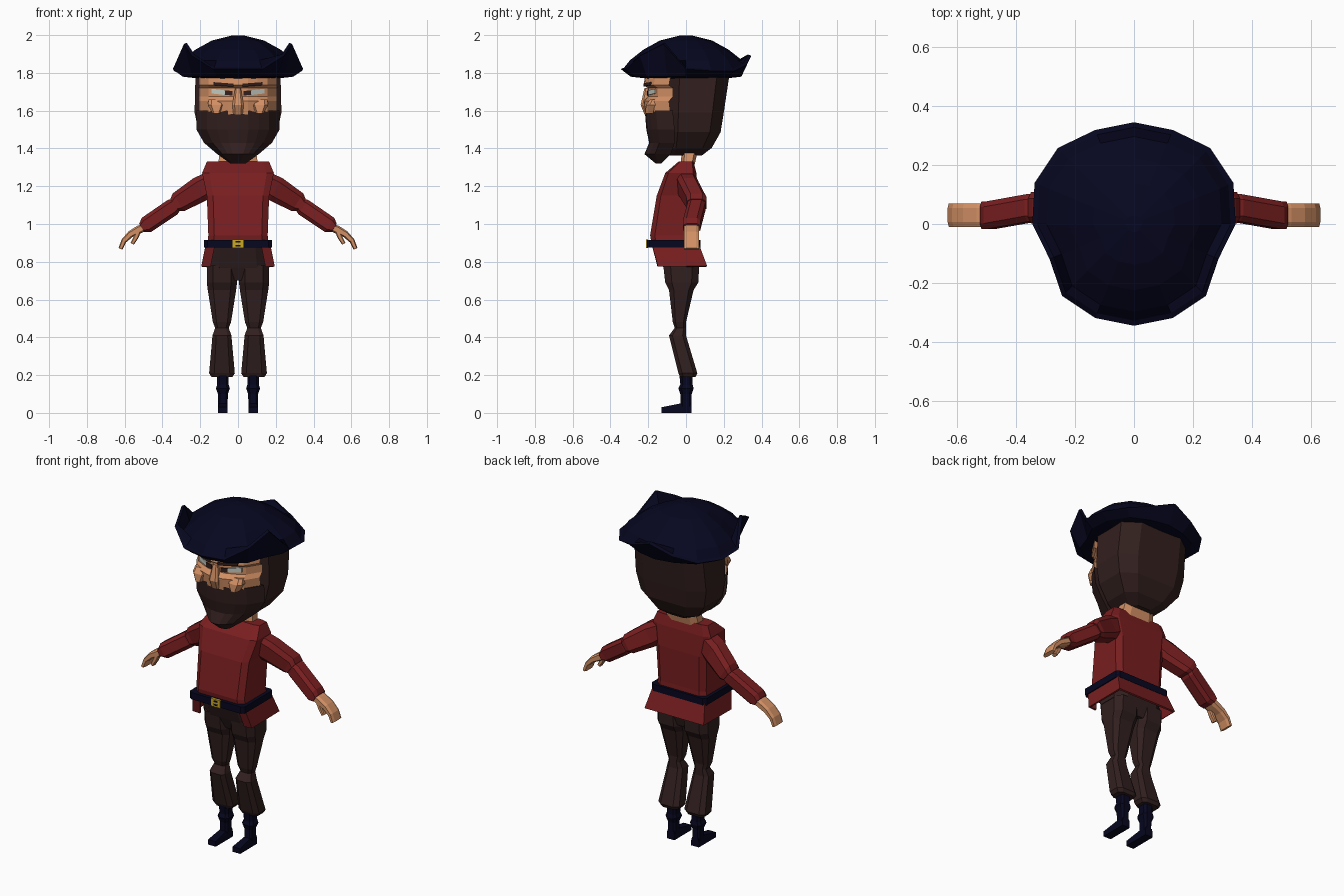
import bpy
import bmesh
from math import cos, pi, sin
from mathutils import Vector

cube = bpy.data.objects.get("Cube")
if cube:
    bpy.data.objects.remove(cube, do_unlink=True)


def material(name, *rgb):
    mat = bpy.data.materials.new(name)
    mat.use_nodes = True
    mat.diffuse_color = (*rgb, 1)
    shader = mat.node_tree.nodes["Principled BSDF"]
    shader.inputs["Base Color"].default_value = (*rgb, 1)
    shader.inputs["Roughness"].default_value = .9
    return mat


skin = material("skin", .65, .28, .13)
red_cloth = material("red_cloth", .19, .013, .014)
dark_hair = material("dark_brown_hair", .032, .014, .013)
brown_cloth = material("brown_cloth", .032, .014, .014)
navy = material("navy_leather", .002, .002, .014)
gold = material("gold", .6, .4, .015)
eye_white = material("eye_white", .55, .6, .54)


def loft(name, rings, mat, solid=True):
    """Skin equal-length point rings; a solid loft is closed and capped."""
    bm = bmesh.new()
    rows = [[bm.verts.new(point) for point in ring] for ring in rings]
    count = len(rows[0])
    for lower, upper in zip(rows, rows[1:]):
        for i in range(count if solid else count - 1):
            j = (i + 1) % count
            bm.faces.new((lower[i], lower[j], upper[j], upper[i]))
    if solid:
        bm.faces.new(rows[0])
        bm.faces.new(rows[-1])
    bmesh.ops.recalc_face_normals(bm, faces=bm.faces)
    mesh = bpy.data.meshes.new(name)
    bm.to_mesh(mesh)
    bm.free()
    mesh.materials.append(mat)
    obj = bpy.data.objects.new(name, mesh)
    bpy.context.scene.collection.objects.link(obj)
    return obj


def cut_rectangle(left, right, front, back, cut):
    """Rectangle outline with cut corners."""
    dx, dy = (right - left) * cut, (back - front) * cut
    return [(left + dx, front), (right - dx, front), (right, front + dy), (right, back - dy),
            (right - dx, back), (left + dx, back), (left, back - dy), (left, front + dy)]


def stack(name, mat, sections, centre=0, cut=.2):
    """Loft level sections given as height, half width, front, back."""
    rings = []
    for z, half, front, back in sections:
        outline = cut_rectangle(centre - half, centre + half, front, back, cut)
        rings.append([(x, y, z) for x, y in outline])
    return loft(name, rings, mat)


def box(name, mat, bottom, top, half, front, back):
    return stack(name, mat, [(z, half, front, back) for z in (bottom, top)], cut=.05)


def limb(name, mat, side, width, stations):
    """Loft along an arm; stations give x, y, z and half thickness."""
    centres = [Vector(station[:3]) for station in stations]
    rings = []
    for i, centre in enumerate(centres):
        along = centres[min(i + 1, len(centres) - 1)] - centres[max(i - 1, 0)]
        up = Vector((-along.z, 0, along.x)).normalized()
        thick = stations[i][-1]
        ring = []
        for u, v in cut_rectangle(-thick, thick, -width, width, .2):
            corner = centre + up * u + Vector((0, v, 0))
            ring.append((side * corner.x, corner.y, corner.z))
        rings.append(ring)
    return loft(name, rings, mat)


# Rounded head plan: distance back from the front, by fraction of half width
def plan_depth(u):
    return max(.13 * u, .75 * u - .19, 2.4 * u - 1.4)


def face_ring(z, half, front, back):
    steps = [u / 4 for u in range(-4, 5)]
    return [(half * u, front + (back - front) * plan_depth(abs(u)), z) for u in steps]


# Hat: round brim turned up at the back and at both front corners
def brim_point(i):
    angle = i * pi / 8
    upturn = max(0, cos(3 * angle - 3 * pi / 2))
    behind = sin(angle) > .1
    pinched = upturn > .9 and not behind
    radius = .31 if pinched else .365 if behind and upturn < .1 else .345
    height = 1.82 + (.08 if behind else .1) * upturn + (.04 if pinched else 0)
    return radius * cos(angle), radius * sin(angle), height - (.01 if behind else 0)


brim = [brim_point(i) for i in range(16)]


def hat_ring(scale, z):
    return [(x * scale, y * scale, z) for x, y, _ in brim]


lip = [(x * .95, y * .95, z + .008) for x, y, z in brim]
crown = [hat_ring(s, 2 - .18 * s * s) for s in (.86, .65, .4, .08)]
loft("hat", [hat_ring(.6, 1.77), hat_ring(.85, 1.78), brim, lip] + crown, navy)

# Hair: straight sides curving in at the nape
curve = [i * pi / 7 for i in range(3)] + [.4 * pi]
stack("hair", dark_hair, [(1.79, .225, -.1, .23)] + [
    (1.59 - .24 * sin(a), .23 * cos(a), -.1, .03 + .17 * cos(a)) for a in curve])

# Beard jutting out at the chin
loft("beard", [face_ring(*section) for section in (
    (1.6, .22, -.218, -.07), (1.5, .22, -.21, -.06), (1.43, .18, -.195, -.06),
    (1.37, .11, -.22, -.08), (1.32, .04, -.16, -.13))], dark_hair)

# Face with brow ridge, sunken eyes and cheeks
face_half, face_front, face_back, sunken = .207, -.215, -.08, .012
levels = {1.79: 0, 1.735: -.01, 1.72: sunken, 1.675: sunken, 1.65: -.01, 1.57: 0}
loft("face", [face_ring(z, face_half, face_front + push, face_back + push)
              for z, push in levels.items()], skin)
stack("nose", skin, [(1.72, .015, -.22, -.18), (1.63, .03, -.24, -.18), (1.58, .025, -.22, -.18)])


def face_plate(name, mat, inner, outer, bottom, height, push, slant):
    """Thin plate following the face, rising towards its outer end."""
    rings = []
    for z in (bottom, bottom + height):
        near, far = [], []
        for t in range(5):
            x = inner + (outer - inner) * t / 4
            y = face_front + push + (face_back - face_front) * plan_depth(abs(x) / face_half)
            rise = z + slant * t / 4
            near.append((x, y - .005, rise))
            far.append((x, y + .004, rise))
        rings.append(near + far[::-1])
    return loft(name, rings, mat)


# Neck and shirt
stack("neck", skin, [(1.29, .11, -.03, .04), (1.42, .09, -.02, .07)])
stack("shirt", red_cloth, [(1.33, .165, -.04, .04), (1.27, .19, -.11, .055),
                           (1.15, .165, -.155, .065), (.94, .157, -.19, .06),
                           (.88, .165, -.18, .065)], cut=.1)


# Shirt skirt flaring out below the belt, open at the front
def skirt_line(z, half, front, back):
    side = [(half - .045, front, z), (half, front, z), (half, back, z)]
    return side + [(-x, y, z) for x, y, z in reversed(side)]


skirt = loft("shirt_skirt", [skirt_line(.89, .167, -.175, .065),
                             skirt_line(.775, .19, -.145, .108)], red_cloth, solid=False)
thickness = skirt.modifiers.new("thickness", "SOLIDIFY")
thickness.thickness = .012
thickness.offset = 0

# Belt and buckle
box("belt", navy, .875, .915, .18, -.207, .077)
box("buckle", gold, .872, .918, .03, -.211, -.2)
for bottom in (.881, .901):
    box("buckle_opening", navy, bottom, bottom + .009, .013, -.213, -.205)

# Trouser seat
stack("trouser_seat", brown_cloth, [(.9, .15, -.165, .05), (.77, .167, -.12, .07),
                                    (.7, .06, -.09, .05)])

for side, label in ((1, "left_"), (-1, "right_")):
    # Eyes, eyebrows and cheekbones
    face_plate(label + "eye", eye_white, side * .07, side * .14, 1.683, .025, sunken, .008)
    face_plate(label + "iris", dark_hair, side * .03, side * .07, 1.68, .024, sunken, .004)
    face_plate(label + "eyebrow", dark_hair, side * .025, side * .13, 1.727, .016, -.008, .008)
    stack(label + "cheek", skin, [(1.66, .04, -.19, -.12), (1.63, .045, -.212, -.12),
                                  (1.585, .02, -.215, -.12)], side * .115)

    # Legs narrowing at the knee
    hip, shin = side * .085, side * .08
    knee = (.45, .036, -.06, 0)
    stack(label + "thigh", brown_cloth, [(.78, .08, -.12, .07), (.69, .08, -.11, .065),
                                         (.65, .075, -.09, .04), (.48, .048, -.07, 0), knee], hip)
    stack(label + "calf", brown_cloth, [knee, (.41, .05, -.09, 0), (.21, .068, -.04, .06),
                                        (.19, .055, -.03, .05)], hip)

    # Boots with a folded cuff
    stack(label + "boot_shaft", navy, [(.2, .03, -.035, .035), (.15, .03, -.03, .035),
                                       (.13, .037, -.04, .04), (.1, .026, -.03, .03),
                                       (0, .025, -.03, .03)], shin)
    stack(label + "boot_foot", navy, [(0, .025, -.13, .03), (.03, .025, -.13, .03),
                                      (.05, .02, -.03, .03)], shin, cut=0)

    # Sleeves meeting in a narrow elbow
    limb(label + "upper_sleeve", red_cloth, side, .053, [
        (.14, 0, 1.22, .06), (.2, .015, 1.185, .068), (.315, .055, 1.115, .056),
        (.335, .055, 1.1, .04)])
    limb(label + "lower_sleeve", red_cloth, side, .047, [
        (.32, .055, 1.11, .03), (.345, .055, 1.09, .046), (.485, .03, .995, .045),
        (.51, .03, .98, .025)])

    # Hands with curled fingers and a thumb
    limb(label + "hand", skin, side, .04, [
        (.49, .03, .985, .02), (.525, .03, .97, .022), (.57, .03, .945, .018),
        (.605, .03, .91, .014), (.622, .03, .868, .011)])
    limb(label + "thumb", skin, side, .015, [
        (.525, .005, .965, .013), (.54, .005, .93, .013), (.56, .005, .895, .01)])
